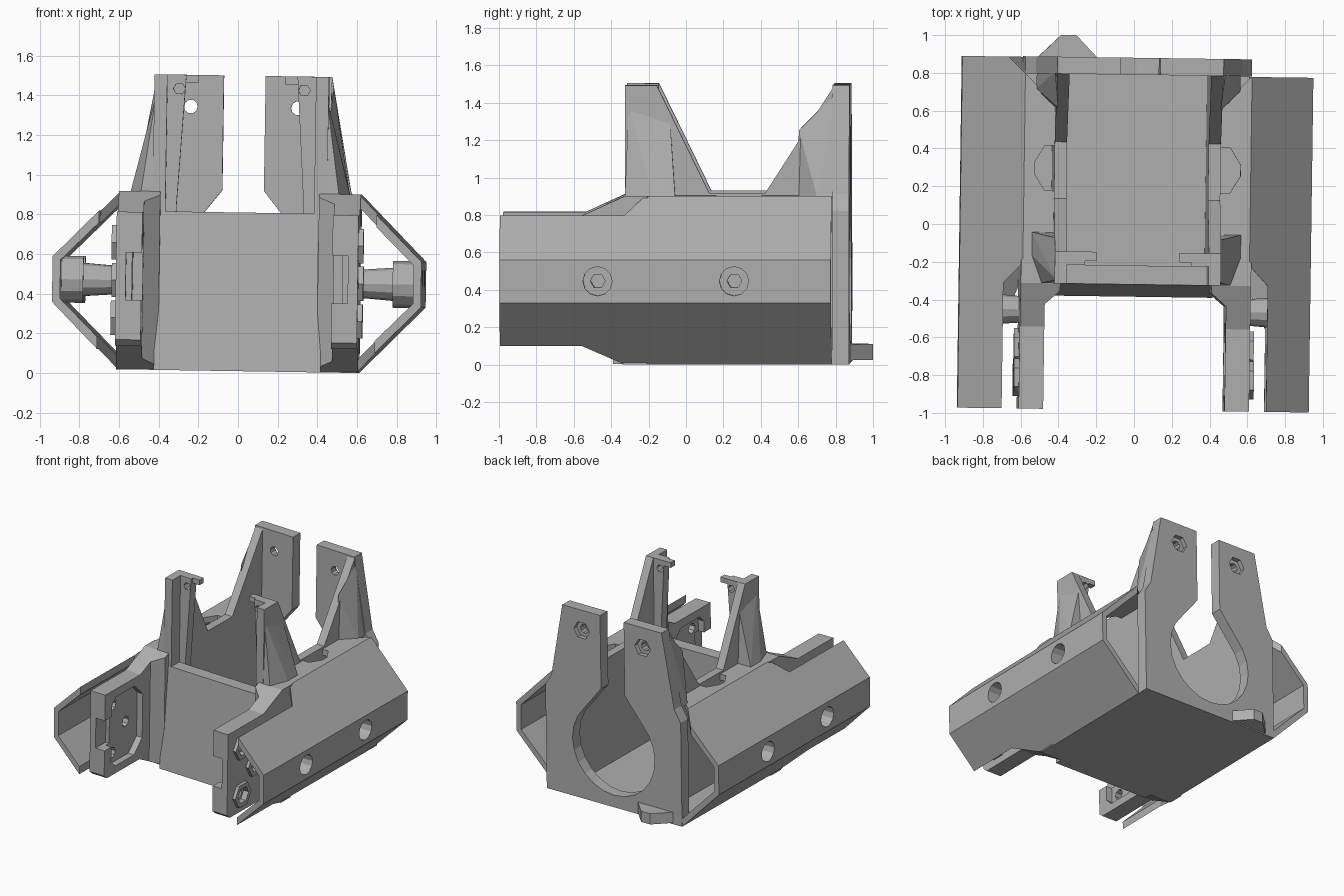
import bpy, bmesh, math
from mathutils import Matrix, Vector

if "Cube" in bpy.data.objects:
    bpy.data.objects.remove(bpy.data.objects["Cube"], do_unlink=True)

grey = bpy.data.materials.new("plain grey")
grey.use_nodes = True
colour = (0.43, 0.43, 0.43, 1)
grey.diffuse_color = colour
grey.node_tree.nodes["Principled BSDF"].inputs["Base Color"].default_value = colour
parts = []


def add(name, bm):
    bmesh.ops.recalc_face_normals(bm, faces=bm.faces)
    mesh = bpy.data.meshes.new(name)
    bm.to_mesh(mesh)
    bm.free()
    mesh.materials.append(grey)
    obj = bpy.data.objects.new(name, mesh)
    bpy.context.collection.objects.link(obj)
    parts.append(obj)
    return obj


def prism(name, points, axis, a, b, s=1):
    """Extrude a 2D outline along an axis; s = -1 mirrors it in x."""
    bm = bmesh.new()
    place = {"x": lambda p, d: (s * d, p[0], p[1]),
             "y": lambda p, d: (s * p[0], d, p[1]),
             "z": lambda p, d: (s * p[0], p[1], d)}[axis]
    low = [bm.verts.new(place(p, a)) for p in points]
    high = [bm.verts.new(place(p, b)) for p in points]
    bm.faces.new(low)
    bm.faces.new(high)
    for i in range(len(points)):
        j = (i + 1) % len(points)
        bm.faces.new((low[i], low[j], high[j], high[i]))
    return add(name, bm)


def box(name, x, y, z, s=1):
    return prism(name, [(x[0], y[0]), (x[1], y[0]), (x[1], y[1]), (x[0], y[1])], "z", *z, s)


def ring(u, v, r, n):
    return [(u + r * math.cos(math.tau * i / n), v + r * math.sin(math.tau * i / n))
            for i in range(n)]


def hull(name, points, s):
    bm = bmesh.new()
    for x, y, z in points:
        bm.verts.new((s * x, y, z))
    bmesh.ops.convex_hull(bm, input=bm.verts)
    return add(name, bm)


def combine(obj, other, operation="DIFFERENCE"):
    """Apply a boolean and remove the helper."""
    mod = obj.modifiers.new("bool", "BOOLEAN")
    mod.object, mod.operation, mod.solver = other, operation, "EXACT"
    bpy.context.view_layer.update()
    graph = bpy.context.evaluated_depsgraph_get()
    mesh = bpy.data.meshes.new_from_object(obj.evaluated_get(graph))
    obj.modifiers.clear()
    obj.data = mesh
    parts.remove(other)
    bpy.data.objects.remove(other, do_unlink=True)


# Floor and sloping front wall of the trough
box("floor", (-0.6, 0.6), (-0.33, 0.87), (0.01, 0.085))
prism("front_wall", [(-0.385, 0.01), (-0.32, 0.81), (-0.22, 0.81), (-0.22, 0.01)], "x", -0.42, 0.42)

# Back plate with round opening, slot and hex sockets
half = [(0.6, 0.01), (0.6, 0.83), (0.545, 0.92), (0.44, 1.5)]
plate = prism("back_plate", half + [(-x, z) for x, z in reversed(half)], "y", 0.79, 0.88)
arc = [(0.365 * math.cos(math.radians(a)), 0.47 + 0.365 * math.sin(math.radians(a)))
       for a in range(45, -226, -15)]
combine(plate, prism("cutter", [(-0.105, 1.6), (0.105, 1.6), (0.105, 0.92)] + arc + [(-0.105, 0.92)],
                     "y", 0.7, 1.0))
for s in (1, -1):
    combine(plate, prism("cutter", ring(0.27, 1.34, 0.07, 6), "y", 0.845, 1.0, s))
    combine(plate, prism("cutter", ring(0.27, 1.34, 0.035, 10), "y", 0.7, 1.0, s))

# Small foot at the back
prism("back_foot", [(-0.53, 0.87), (-0.4, 0.995), (-0.32, 0.995), (-0.2, 0.87)], "z", 0.02, 0.105)

for s, side, end in ((1, "left", 0.787), (-1, "right", 0.877)):
    # Side wall whose ends rise into the posts
    prism(side + "_side_wall",
          [(-0.32, 0.05), (-0.32, 1.5), (-0.15, 1.5), (0.13, 0.925), (0.43, 0.925),
           (0.8, 1.5), (0.85, 1.5), (0.85, 0.05)], "x", 0.375, 0.44, s)

    # Front post lip and hook
    lip = prism(side + "_post_lip", [(0.28, 1.5), (0.4, 1.5), (0.4, 0.7), (0.325, 0.7), (0.32, 0.85)],
                "y", -0.22, -0.15, s)
    combine(lip, prism("cutter", ring(0.315, 1.43, 0.03, 6), "y", -0.3, 0, s))
    box(side + "_post_hook", (0.22, 0.3), (-0.2, -0.15), (1.46, 1.5), s)

    # Tapered gussets outside the posts
    hull(side + "_front_gusset", [(0.43, -0.32, 0.9), (0.5, -0.32, 0.9), (0.555, -0.17, 0.9),
                                  (0.555, -0.05, 0.9), (0.43, -0.05, 0.9), (0.43, -0.08, 1.33),
                                  (0.43, -0.3, 1.4)], s)
    hull(side + "_back_gusset", [(0.43, 0.6, 0.9), (0.54, 0.71, 0.9), (0.54, 0.8, 0.9),
                                 (0.43, 0.8, 0.9), (0.43, 0.61, 1.26), (0.45, 0.8, 1.45)], s)

    # Forward ear: plan outline limited by the side profile
    ear = prism(side + "_ear", [(0.4, -0.36), (0.48, -0.43), (0.48, -0.985), (0.61, -0.985),
                                (0.61, -0.2), (0.44, -0.03), (0.4, -0.03)], "z", 0, 1, s)
    profile = [(-0.985, 0.16), (-0.95, 0.13), (-0.55, 0.13), (-0.32, 0.01), (0.1, 0.01),
               (0.1, 0.91), (-0.32, 0.91), (-0.55, 0.805), (-0.985, 0.805)]
    combine(ear, prism("cutter", profile, "x", 0.3, 0.7, s), "INTERSECT")
    recess = [(-0.85, 0.19), (-0.62, 0.19), (-0.52, 0.29), (-0.52, 0.64), (-0.62, 0.74),
              (-0.85, 0.74), (-0.9, 0.69), (-0.9, 0.24)]
    combine(ear, prism("cutter", recess, "x", 0.4, 0.53, s))
    combine(ear, box("cutter", (0.4, 0.56), (-1.1, -0.86), (0.36, 0.6), s))
    for y, z in ((-0.82, 0.65), (-0.82, 0.27), (-0.66, 0.46)):
        collar = prism(side + "_ear_collar", ring(y, z, 0.1, 6), "x", 0.6, 0.635, s)
        combine(ear, collar, "UNION")
        combine(ear, prism("cutter", ring(y, z, 0.065, 6), "x", 0.59, 0.7, s))
        combine(ear, prism("cutter", ring(y, z, 0.04, 8), "x", 0.4, 0.7, s))

    # Angled wing shell, upper and lower halves trimmed in plan
    band = [(0.4, 0.91), (0.6, 0.91), (0.93, 0.575), (0.93, 0.46), (0.89, 0.46),
            (0.89, 0.557), (0.585, 0.862), (0.4, 0.862)]
    wing = prism(side + "_wing", band, "y", -0.985, end, s)
    plan = [(0.7, -1.1), (1, -1.1), (1, 1), (0.81, 1), (0.43, 0.62), (0.43, -0.03), (0.7, -0.32)]
    combine(wing, prism("cutter", plan, "z", -0.1, 1, s), "INTERSECT")
    pocket = [(0.4, 0.17), (0.49, 0.17), (0.545, 0.26), (0.545, 0.32), (0.49, 0.41), (0.4, 0.41)]
    combine(wing, prism("cutter", pocket, "z", 0.8, 1, s))
    lower = prism("lower", [(x, 0.92 - z) for x, z in band], "y", -0.985, end, s)
    plan = [(0.7, -1.1), (1, -1.1), (1, 1), (0.43, 1), (0.43, -0.32), (0.6, -0.32), (0.7, -0.55)]
    combine(lower, prism("cutter", plan, "z", -0.1, 1, s), "INTERSECT")
    combine(wing, lower, "UNION")

    # Screw bosses inside the wing, with stepped holes
    for y in (-0.46, 0.27):
        boss = prism(side + "_screw_boss", ring(y, 0.46, 0.118, 12), "x", 0.78, 0.91, s)
        neck = hull("neck", [(0.8, u, v) for u, v in ring(y, 0.46, 0.085, 12)]
                    + [(0.6, u, v) for u, v in ring(y, 0.46, 0.07, 12)], s)
        combine(boss, neck, "UNION")
        combine(wing, boss, "UNION")
        combine(wing, prism("cutter", ring(y, 0.46, 0.078, 12), "x", 0.82, 1, s))
        combine(wing, prism("cutter", ring(y, 0.46, 0.04, 6), "x", 0.65, 1, s))

# The whole bracket leans and turns very slightly
tilt = Matrix.Rotation(math.radians(-0.8), 4, "Z") @ Matrix.Rotation(math.radians(0.9), 4, "Y")
for obj in parts:
    obj.data.transform(tilt)
lowest = min(v.co.z for obj in parts for v in obj.data.vertices)
for obj in parts:
    obj.data.transform(Matrix.Translation(Vector((0, 0, -lowest))))
